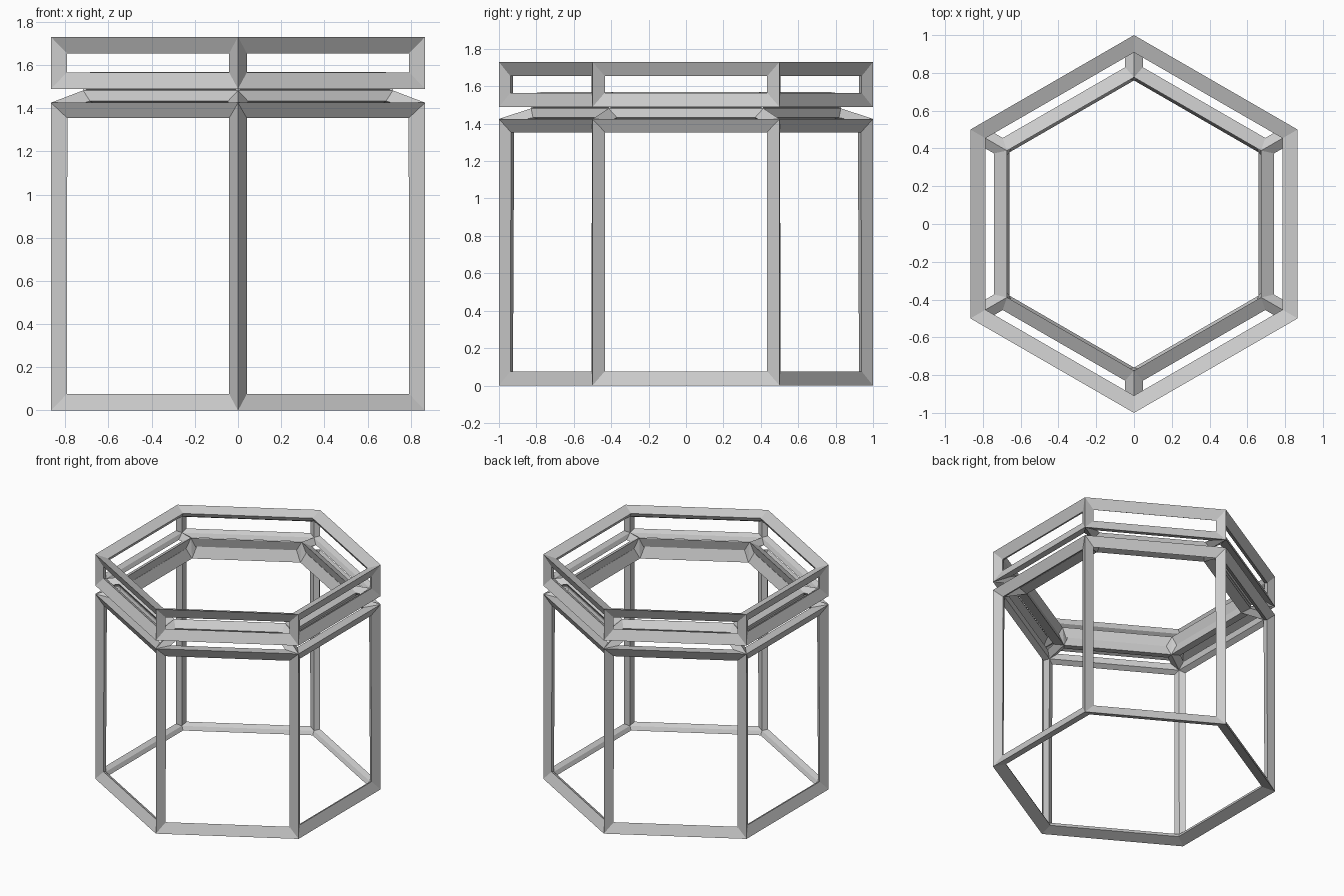
import bpy
import bmesh
from math import cos, sin, pi
from mathutils import Vector

old = bpy.data.objects.get("Cube")
if old:
    bpy.data.objects.remove(old, do_unlink=True)

SIDES = 6
STRUT = 0.0944
# (radius, height) from foot to rim, with a narrow groove below the rim band
PROFILE = [(1, 0), (1, 1.425), (0.828, 1.482), (0.828, 1.489), (1, 1.489), (1, 1.73)]


def make_material(name, colour):
    mat = bpy.data.materials.new(name)
    mat.use_nodes = True
    mat.diffuse_color = colour
    for node in mat.node_tree.nodes:
        if node.type == 'BSDF_PRINCIPLED':
            node.inputs["Base Color"].default_value = colour
    return mat


def hexagonal_solid():
    """Closed solid lofted through the profile rings."""
    bm = bmesh.new()
    rings = []
    for radius, z in PROFILE:
        ring = []
        for i in range(SIDES):
            a = pi / 2 + 2 * pi * i / SIDES
            ring.append(bm.verts.new((radius * cos(a), radius * sin(a), z)))
        rings.append(ring)
    for low, high in zip(rings, rings[1:]):
        for i in range(SIDES):
            j = (i + 1) % SIDES
            bm.faces.new((low[i], low[j], high[j], high[i]))
    bm.faces.new(rings[0][::-1])
    bm.faces.new(rings[-1])
    bm.normal_update()
    return bm


def strut_frame(solid, thickness):
    """Replace every edge of the solid by a strut lying inside its surface."""
    half = thickness / 2
    out = bmesh.new()
    outer = {v: out.verts.new(v.co) for v in solid.verts}
    inner = {v: out.verts.new(v.co - v.normal * thickness) for v in solid.verts}
    for face in solid.faces:
        # corner points set in from the edges of this panel
        inset = {}
        for loop in face.loops:
            v = loop.vert
            to_next = (loop.link_loop_next.vert.co - v.co).normalized()
            to_prev = (loop.link_loop_prev.vert.co - v.co).normalized()
            reach = half / sin(to_next.angle(to_prev) / 2)
            shift = (to_next + to_prev).normalized() * reach
            inset[v] = out.verts.new(v.co + shift - v.normal * half)
        # outside and inside strip of each strut
        for loop in face.loops:
            a, b = loop.vert, loop.link_loop_next.vert
            out.faces.new((outer[a], outer[b], inset[b], inset[a]))
            out.faces.new((inner[b], inner[a], inset[a], inset[b]))
    return out


solid = hexagonal_solid()
frame = strut_frame(solid, STRUT)
mesh = bpy.data.meshes.new("hexagonal_frame")
frame.to_mesh(mesh)
solid.free()
frame.free()
mesh.materials.append(make_material("light grey", (0.6, 0.6, 0.6, 1)))
obj = bpy.data.objects.new("hexagonal_frame", mesh)
bpy.context.collection.objects.link(obj)
